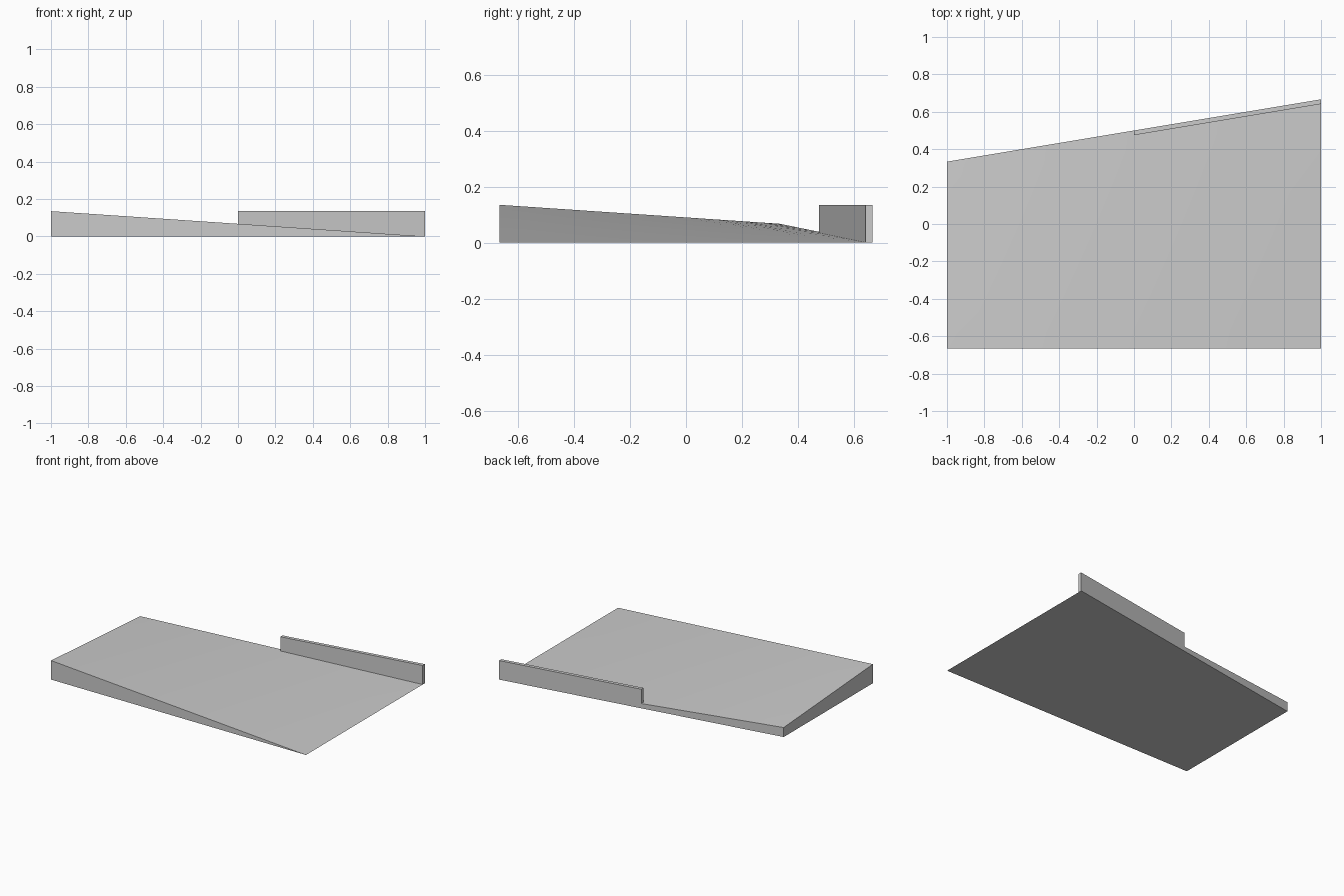
import bpy
import bmesh

cube = bpy.data.objects.get("Cube")
if cube:
    bpy.data.objects.remove(cube, do_unlink=True)

grey = bpy.data.materials.new("plain grey")
grey.use_nodes = True
colour = (0.6, 0.6, 0.6, 1)
grey.diffuse_color = colour
grey.node_tree.nodes["Principled BSDF"].inputs["Base Color"].default_value = colour

FRONT = -2 / 3
HEIGHT = 0.135
WALL = 0.025


def back_edge(x):
    """Slanted back edge of the plan."""
    return 0.5 + x / 6


def shaped_box(name, place, cuts=0):
    """Unit box whose points are moved by place(u, v, w)."""
    bm = bmesh.new()
    bmesh.ops.create_cube(bm, size=1)
    if cuts:
        flat = [e for e in bm.edges if abs(e.verts[0].co.z - e.verts[1].co.z) < 0.1]
        bmesh.ops.subdivide_edges(bm, edges=flat, cuts=cuts, use_grid_fill=True)
    for vert in bm.verts:
        vert.co = place(*(c + 0.5 for c in vert.co))
    bmesh.ops.remove_doubles(bm, verts=bm.verts, dist=0.0001)
    bmesh.ops.recalc_face_normals(bm, faces=bm.faces)
    mesh = bpy.data.meshes.new(name)
    bm.to_mesh(mesh)
    bm.free()
    mesh.materials.append(grey)
    obj = bpy.data.objects.new(name, mesh)
    bpy.context.collection.objects.link(obj)
    return obj


# Twisted ramp: falls to nothing on the left, and to half height at the back
def ramp_point(u, v, w):
    x = 2 * u - 1
    y = FRONT + v * (back_edge(x) - FRONT)
    return x, y, w * HEIGHT * (1 - u) * (1 - v / 2)


# Low upright wall along the left half of the back edge
def wall_point(u, v, w):
    return u, back_edge(u) - WALL * (1 - v), w * HEIGHT


ramp = shaped_box("ramp", ramp_point, cuts=11)
shaped_box("back_wall", wall_point)

bpy.ops.object.select_all(action="DESELECT")
ramp.select_set(True)
bpy.context.view_layer.objects.active = ramp
bpy.ops.object.shade_smooth_by_angle(angle=0.035)
